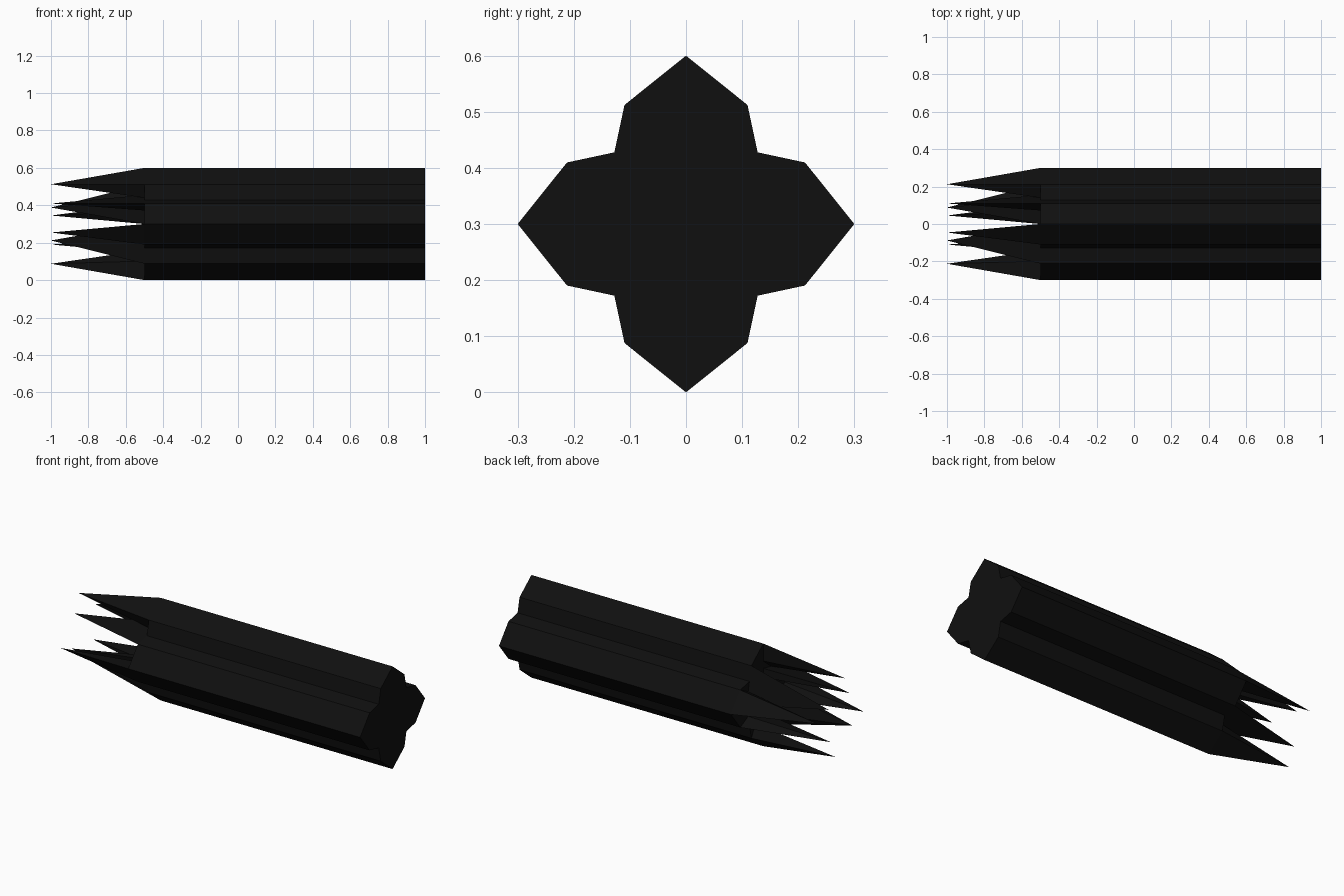
import bpy, bmesh
from math import cos, sin, pi

if "Cube" in bpy.data.objects:
    bpy.data.objects.remove(bpy.data.objects["Cube"])

LONG, SHORT, CENTRE_Z = 0.30, 0.155, 0.30
X_END, X_BASE, X_TIP = 1.0, -0.5, -1.0
INNER = 0.66

black = bpy.data.materials.new("black")
black.diffuse_color = (0.005, 0.005, 0.005, 1)
black.use_nodes = True
black.node_tree.nodes["Principled BSDF"].inputs["Base Color"].default_value = black.diffuse_color


def spiked_bar(name, ry, rz, turn):
    """Flattened eight-sided bar whose end rim carries a spike on every other segment."""
    bm = bmesh.new()

    def ring(x, s):
        return [bm.verts.new((x, ry * s * cos(i * pi / 4 + turn),
                              CENTRE_Z + rz * s * sin(i * pi / 4 + turn))) for i in range(8)]

    front, back, inner = ring(X_END, 1), ring(X_BASE, 1), ring(X_BASE, INNER)
    bm.faces.new(front)
    bm.faces.new(inner)
    for i in range(8):
        j = (i + 1) % 8
        bm.faces.new((front[i], front[j], back[j], back[i]))
        rim = (back[i], back[j], inner[j], inner[i])
        if i % 2:
            bm.faces.new(rim)
        else:
            # spike drawn back from the centre of the rim segment
            mid = sum((v.co.copy() for v in rim[1:]), rim[0].co.copy()) / 4
            tip = bm.verts.new((X_TIP, mid.y, mid.z))
            for k in range(4):
                bm.faces.new((rim[k], rim[(k + 1) % 4], tip))
    bmesh.ops.recalc_face_normals(bm, faces=bm.faces)
    mesh = bpy.data.meshes.new(name)
    bm.to_mesh(mesh)
    bm.free()
    mesh.materials.append(black)
    bpy.context.collection.objects.link(bpy.data.objects.new(name, mesh))


# two bars crossed at right angles
spiked_bar("upright_bar", SHORT, LONG, 0)
spiked_bar("level_bar", LONG, SHORT, 0)
